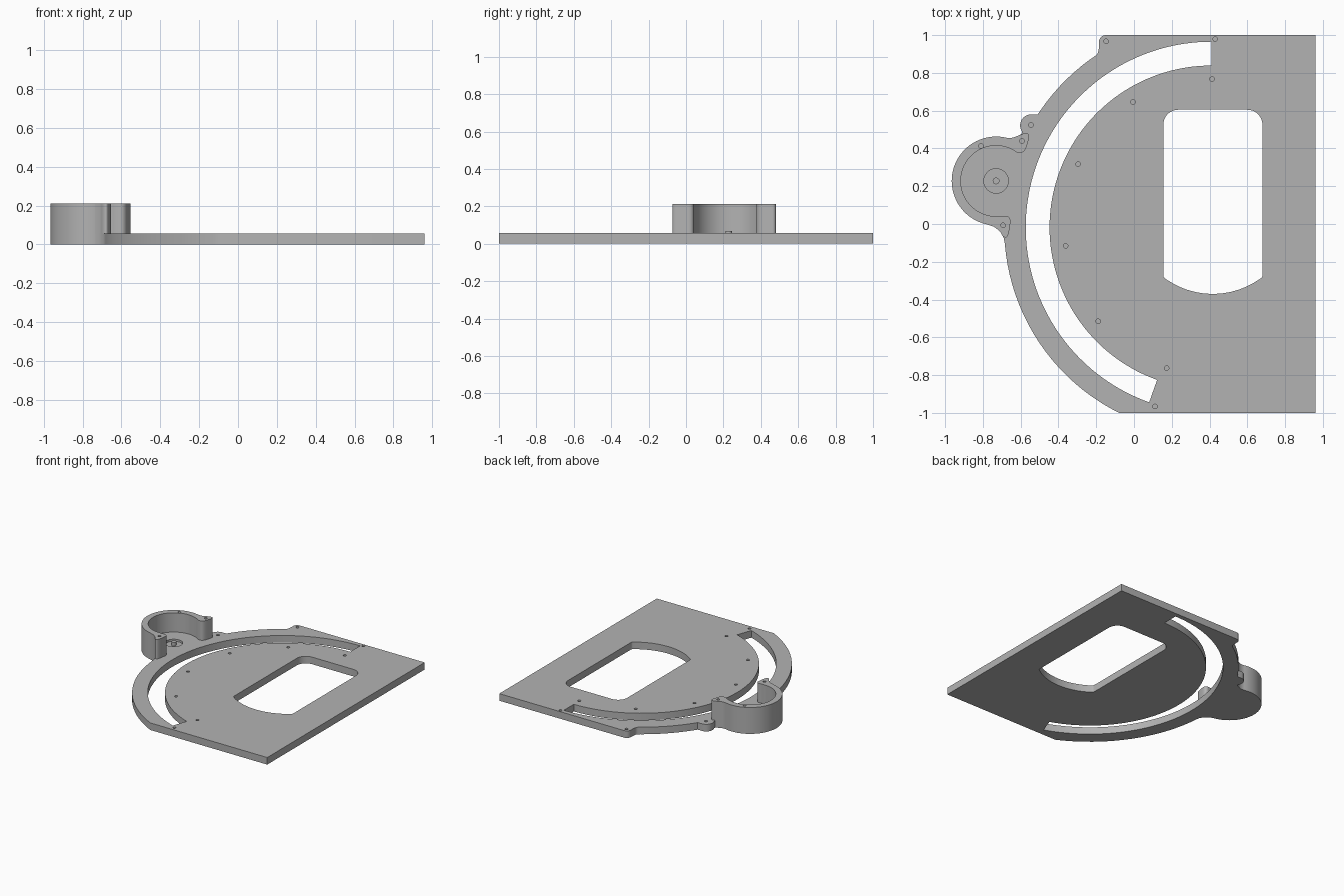
import bpy
import bmesh
from math import sin, cos, radians
from mathutils import Vector

if "Cube" in bpy.data.objects:
    bpy.data.objects.remove(bpy.data.objects["Cube"], do_unlink=True)

PLATE_TOP, WALL_TOP = 0.057, 0.212
DISC = (0.41, -0.018)     # centre of the curved slot
POD = (-0.73, 0.228)      # centre of the round housing

grey = bpy.data.materials.new("plain grey")
grey.use_nodes = True
GREY = (0.45, 0.45, 0.45, 1)
grey.diffuse_color = GREY
grey.node_tree.nodes["Principled BSDF"].inputs["Base Color"].default_value = GREY


def arc(centre, r, start, end, step=3):
    n = max(2, round(abs(end - start) / step))
    angles = [radians(start + (end - start) * i / n) for i in range(n + 1)]
    return [(centre[0] + r * cos(a), centre[1] + r * sin(a)) for a in angles]


def spline(points, steps=4):
    """Smooth curve through a few points."""
    p = [Vector(q) for q in points]
    p = [2 * p[0] - p[1]] + p + [2 * p[-1] - p[-2]]
    out = []
    for a, b, c, d in zip(p, p[1:], p[2:], p[3:]):
        for i in range(steps):
            t = i / steps
            q = 0.5 * (2 * b + (c - a) * t + (2 * a - 5 * b + 4 * c - d) * t ** 2
                       + (3 * b - a - 3 * c + d) * t ** 3)
            out.append((q.x, q.y))
    return out + [tuple(points[-1])]


def prisms(name, shapes):
    """One object made of extruded outlines, each (outline, bottom, top)."""
    bm = bmesh.new()
    for outline, low, high in shapes:
        clean = [q for i, q in enumerate(outline)
                 if (Vector(q) - Vector(outline[i - 1])).length > 0.0005]
        face = bm.faces.new([bm.verts.new((x, y, low)) for x, y in clean])
        top = bmesh.ops.extrude_face_region(bm, geom=[face])["geom"]
        bmesh.ops.translate(bm, vec=(0, 0, high - low),
                            verts=[v for v in top if isinstance(v, bmesh.types.BMVert)])
    bmesh.ops.recalc_face_normals(bm, faces=bm.faces)
    mesh = bpy.data.meshes.new(name)
    bm.to_mesh(mesh)
    bm.free()
    mesh.materials.append(grey)
    obj = bpy.data.objects.new(name, mesh)
    bpy.context.collection.objects.link(obj)
    return obj


def activate(obj):
    bpy.ops.object.select_all(action='DESELECT')
    obj.select_set(True)
    bpy.context.view_layer.objects.active = obj


def cut(obj, shapes):
    cutter = prisms("cutter", shapes)
    cutter.hide_render = True
    mod = obj.modifiers.new("cut", 'BOOLEAN')
    mod.operation, mod.solver, mod.object = 'DIFFERENCE', 'EXACT', cutter
    activate(obj)
    bpy.ops.object.modifier_apply(modifier=mod.name)
    bpy.data.objects.remove(cutter, do_unlink=True)


def circle(centre, r):
    return arc(centre, r, 0, 345, 15)


# Base plate outline: straight right side, curved left side with tabs and pod floor
pod_outer = arc(POD, 0.235, 75, 258)
outline = [(0.96, -1), (0.96, 1)]
outline += arc((-0.15, 0.965), 0.035, 90, 180, 10)
outline += spline([(-0.186, 0.93), (-0.193, 0.902), (-0.215, 0.883)])
outline += arc(DISC, 1.097, 125.5, 146)
outline += spline([(-0.51, 0.58), (-0.53, 0.579)])
outline += arc((-0.545, 0.522), 0.058, 95, 215, 10)
outline += spline([(-0.594, 0.478), (-0.61, 0.469), (-0.64, 0.457)])
outline += pod_outer
outline += spline([(-0.74, -0.015), (-0.71, -0.04), (-0.69, -0.073)])
outline += arc(DISC, 1.097, 184.5, 243.5)
plate = prisms("base_plate", [(outline, 0, PLATE_TOP)])

# Through openings: curved slot and central window
slot = arc(DISC, 0.983, 90, 250.4, 2) + arc(DISC, 0.857, 250.4, 90, 2)
window = (arc((0.235, 0.525), 0.08, 180, 90, 10) + arc((0.6, 0.525), 0.08, 90, 0, 10)
          + spline([(0.68, -0.268), (0.677, -0.282), (0.66, -0.295)])
          + arc((0.417, 0.06), 0.43, -56, -124)
          + spline([(0.174, -0.295), (0.158, -0.282), (0.155, -0.268)]))
cut(plate, [(slot, -0.1, 0.2), (window, -0.1, 0.2)])

# Blind screw holes and the round pivot recess
screws = [(-0.148, 0.967), (0.43, 0.979), (0.413, 0.767), (-0.005, 0.646),
          (-0.545, 0.524), (-0.296, 0.317), (-0.362, -0.116), (-0.19, -0.515),
          (0.173, -0.763), (0.111, -0.966)]
cut(plate, [(circle(p, 0.012), 0.015, 0.2) for p in screws]
    + [(circle(POD, 0.065), 0.04, 0.2)])

# Housing wall: open ring with a screw lug at each end
wall_outline = pod_outer + spline(
    [(-0.74, -0.015), (-0.71, -0.04), (-0.695, -0.063), (-0.677, -0.071),
     (-0.664, -0.05), (-0.655, 0.0), (-0.656, 0.028), (-0.672, 0.042), (-0.7, 0.04)])
wall_outline += arc(POD, 0.187, 275, 62)
wall_outline += spline(
    [(-0.62, 0.379), (-0.595, 0.378), (-0.575, 0.395), (-0.56, 0.44),
     (-0.555, 0.468), (-0.57, 0.481), (-0.6, 0.473), (-0.64, 0.457)])
wall = prisms("housing_wall", [(wall_outline, PLATE_TOP, WALL_TOP)])
cut(wall, [(circle(p, 0.012), 0.15, 0.3)
           for p in [(-0.593, 0.439), (-0.81, 0.413), (-0.693, -0.007)]])

# Pivot hub in the recess
hub = prisms("pivot_hub", [(circle(POD, 0.018), 0.04, 0.069)])

for part in (plate, wall, hub):
    activate(part)
    bpy.ops.object.shade_smooth_by_angle(angle=radians(30))
